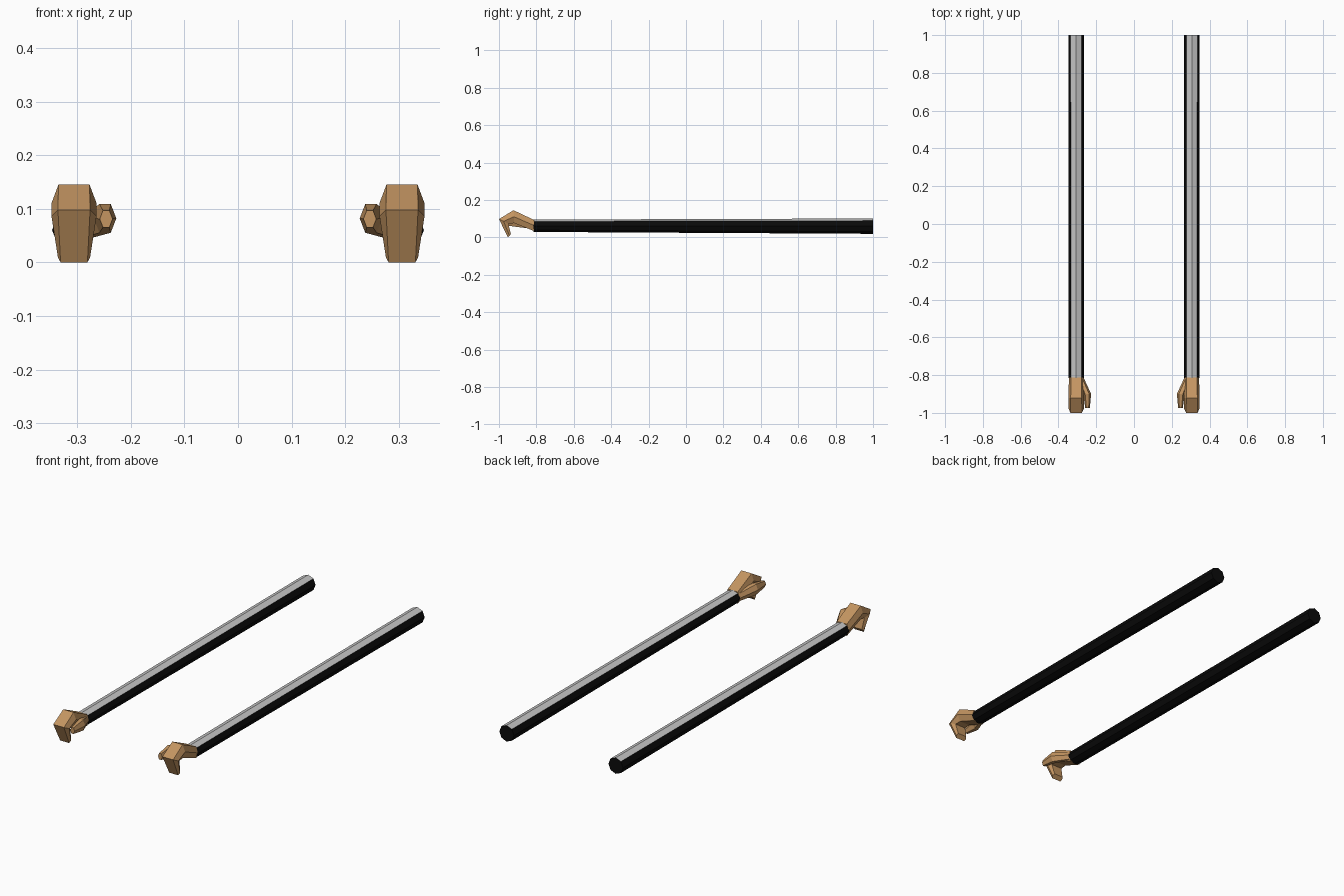
import bpy, bmesh, math

if "Cube" in bpy.data.objects:
    bpy.data.objects.remove(bpy.data.objects["Cube"])

def mat(name, rgb):
    m = bpy.data.materials.new(name)
    m.diffuse_color = (*rgb, 1)
    m.use_nodes = True
    m.node_tree.nodes["Principled BSDF"].inputs["Base Color"].default_value = m.diffuse_color
    return m

BLACK = mat("black_cloth", (0.003, 0.003, 0.003))
GREY = mat("light_grey_cloth", (0.55, 0.55, 0.55))
SKIN = mat("skin", (0.55, 0.30, 0.12))

def loft(name, rings, side, mats, rule=None):
    """Skin a list of equal-length point rings, capped at both ends; side = -1 mirrors in x."""
    bm = bmesh.new()
    loops = [[bm.verts.new((side * x, y, z)) for x, y, z in r] for r in rings]
    n = len(loops[0])
    for a, b in zip(loops, loops[1:]):
        for i in range(n):
            j = (i + 1) % n
            bm.faces.new((a[i], a[j], b[j], b[i]))
    bm.faces.new(loops[0])
    bm.faces.new(loops[-1])
    bmesh.ops.recalc_face_normals(bm, faces=bm.faces)
    if rule:
        for f in bm.faces:
            f.material_index = rule(f)
    me = bpy.data.meshes.new(name)
    bm.to_mesh(me)
    bm.free()
    for m in mats:
        me.materials.append(m)
    ob = bpy.data.objects.new(name, me)
    bpy.context.collection.objects.link(ob)
    return ob

CX = 0.306

def oval(cx, y, cz, rx, rz, n=8):
    return [(cx + rx * math.cos(2 * math.pi * i / n), y,
             cz + rz * math.sin(2 * math.pi * i / n)) for i in range(n)]

def hand_ring(top, bottom, flat, wide):
    """Hexagonal section between a top and a bottom (y, z) point."""
    mid = ((top[0] + bottom[0]) / 2, (top[1] + bottom[1]) / 2)
    pts = [(-flat, top), (flat, top), (wide, mid), (flat, bottom), (-flat, bottom), (-wide, mid)]
    return [(CX + dx, y, z) for dx, (y, z) in pts]

for side, label in ((1, "right"), (-1, "left")):
    # Sleeve: octagonal tube, the two upper facets grey
    loft(label + "_sleeve",
         [oval(CX, -0.815, 0.062, 0.040, 0.033), oval(CX, 1.0, 0.060, 0.041, 0.041)],
         side, [BLACK, GREY], lambda f: 1 if f.normal.z > 0.7 else 0)
    # Palm and bent fingers
    loft(label + "_hand", [
        hand_ring((-0.812, 0.093), (-0.812, 0.034), 0.028, 0.038),
        hand_ring((-0.922, 0.145), (-0.918, 0.076), 0.029, 0.042),
        hand_ring((-1.000, 0.098), (-0.950, 0.074), 0.030, 0.042),
        hand_ring((-0.952, 0.000), (-0.936, 0.018), 0.025, 0.030),
    ], side, [SKIN])
    # Thumb on the inner side
    loft(label + "_thumb", [
        oval(0.284, -0.815, 0.064, 0.018, 0.022, 6),
        oval(0.248, -0.900, 0.082, 0.021, 0.031, 6),
        oval(0.246, -0.975, 0.081, 0.012, 0.018, 6),
    ], side, [SKIN])
